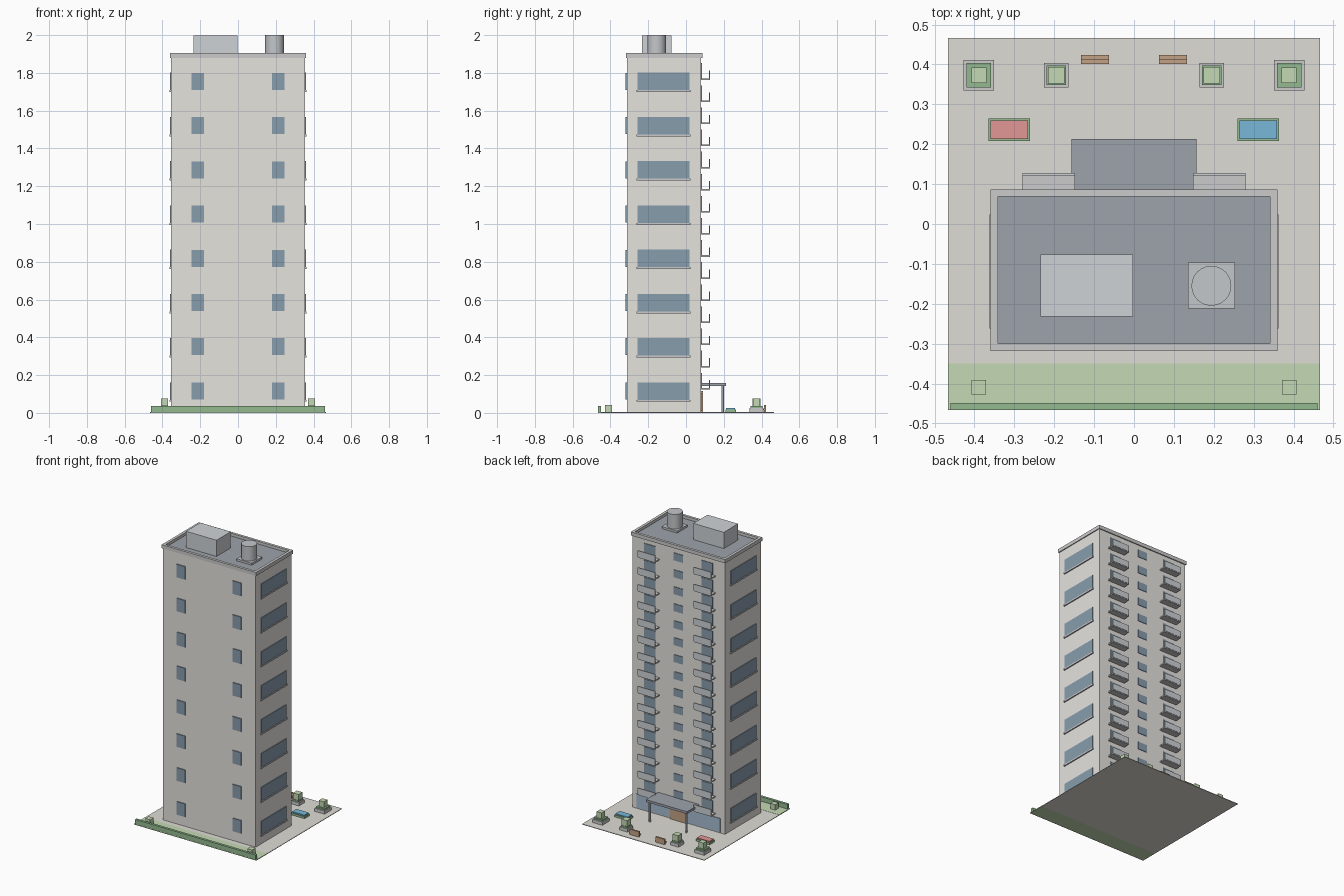
import bpy, bmesh
from mathutils import Matrix

if "Cube" in bpy.data.objects:
    bpy.data.objects.remove(bpy.data.objects["Cube"])

COLORS = {
    "wall": (0.79, 0.77, 0.73), "trim": (0.84, 0.84, 0.82), "roof": (0.34, 0.36, 0.41),
    "glass": (0.25, 0.34, 0.42), "lobby": (0.38, 0.51, 0.63), "metal": (0.62, 0.65, 0.67),
    "tank": (0.55, 0.57, 0.59), "paving": (0.74, 0.72, 0.67), "grass": (0.56, 0.70, 0.46),
    "hedge": (0.29, 0.49, 0.28), "wood": (0.55, 0.36, 0.24), "red": (0.77, 0.31, 0.30),
    "blue": (0.19, 0.48, 0.69),
}
MATS = {}
for key, rgb in COLORS.items():
    MATS[key] = bpy.data.materials.new(key)
    MATS[key].diffuse_color = (*rgb, 1)


def finish(name, bm, mat):
    mesh = bpy.data.meshes.new(name)
    bm.to_mesh(mesh)
    bm.free()
    mesh.materials.append(MATS[mat])
    ob = bpy.data.objects.new(name, mesh)
    bpy.context.collection.objects.link(ob)
    return ob


def boxes(name, mat, *specs):
    """One object made of boxes given as (x0, x1, y0, y1, z0, z1)."""
    bm = bmesh.new()
    for x0, x1, y0, y1, z0, z1 in specs:
        m = Matrix.Translation(((x0 + x1) / 2, (y0 + y1) / 2, (z0 + z1) / 2))
        m = m @ Matrix.Diagonal((x1 - x0, y1 - y0, z1 - z0, 1))
        bmesh.ops.create_cube(bm, size=1, matrix=m)
    return finish(name, bm, mat)


def cylinder(name, mat, x, y, r, z0, z1, n):
    bm = bmesh.new()
    bmesh.ops.create_cone(bm, cap_ends=True, segments=n, radius1=r, radius2=r, depth=z1 - z0,
                          matrix=Matrix.Translation((x, y, (z0 + z1) / 2)))
    ob = finish(name, bm, mat)
    bpy.ops.object.select_all(action='DESELECT')
    ob.select_set(True)
    bpy.context.view_layer.objects.active = ob
    bpy.ops.object.shade_smooth_by_angle()
    return ob


def mirror(ob):
    ob.modifiers.new("Mirror", 'MIRROR').use_bisect_axis[0] = False
    return ob


def stack(ob, count, step):
    a = ob.modifiers.new("Floors", 'ARRAY')
    a.count = count
    a.use_relative_offset = False
    a.use_constant_offset = True
    a.constant_offset_displace = (0, 0, step)
    return ob


# Site
boxes("paving", "paving", (-.467, .467, -.35, .467, 0, .004))
boxes("lawn", "grass", (-.467, .467, -.467, -.35, 0, .005))
boxes("hedge", "hedge", (-.46, .46, -.466, -.449, .004, .037))
mirror(boxes("lawn_shrub", "grass", (.371, .408, -.428, -.391, .004, .043)))

# Tower and roof
boxes("tower", "wall", (-.354, .354, -.313, .08, .003, 1.882))
boxes("roof_deck", "roof", (-.342, .342, -.302, .07, 1.88, 1.886))
boxes("parapet", "trim",
      (-.36, .36, -.318, -.3, 1.88, 1.905), (-.36, .36, .069, .087, 1.88, 1.905),
      (-.36, -.341, -.3, .069, 1.88, 1.905), (.341, .36, -.3, .069, 1.88, 1.905))
boxes("plant_room", "metal", (-.235, -.002, -.232, -.077, 1.884, 1.998))
boxes("tank_base", "tank", (.136, .253, -.212, -.097, 1.884, 1.9))
cylinder("water_tank", "tank", .194, -.155, .05, 1.898, 2.0, 24)

# Front and side windows on eight levels
STEP = .2342
stack(mirror(boxes("front_window", "glass", (.181, .246, -.319, -.31, .071, .161))), 8, STEP)
stack(mirror(boxes("side_window", "glass", (.35, .359, -.257, .019, .069, .162))), 8, STEP)
stack(mirror(boxes("side_sill", "trim", (.35, .362, -.262, .024, .059, .069))), 8, STEP)

# Rear balconies, balcony doors and middle windows on fifteen levels
FLOOR = .1171
stack(mirror(boxes("balcony_slab", "trim", (.148, .28, .078, .126, .124, .132))), 15, FLOOR)
stack(mirror(boxes("balcony_rail", "metal", (.148, .28, .121, .128, .13, .173))), 15, FLOOR)
stack(mirror(boxes("balcony_door", "glass", (.176, .262, .076, .084, .132, .212))), 15, FLOOR)
stack(boxes("middle_window", "glass", (-.035, .035, .076, .084, .155, .207)), 15, FLOOR)

# Entrance
boxes("lobby_glass", "lobby", (-.32, .32, .076, .085, .01, .105))
boxes("entrance_door", "wood", (-.06, .06, .076, .089, .004, .115))
boxes("canopy", "roof", (-.157, .157, .078, .213, .142, .158))
mirror(cylinder("canopy_post", "metal", .14, .195, .007, .003, .143, 12))

# Planters with clipped shrubs
for size, x, rim, soil, bush in (("large", .389, .038, .031, .019),
                                 ("small", .195, .031, .024, .021)):
    y = .373
    for part, mat, h, z0, z1 in (("planter", "trim", rim, .003, .026),
                                 ("planter_hedge", "hedge", soil, .025, .036),
                                 ("planter_shrub", "grass", bush, .035, .077)):
        mirror(boxes(size + "_" + part, mat, (x - h, x + h, y - h, y + h, z0, z1)))

# Flower beds
for name, x in (("red", -.313), ("blue", .311)):
    boxes(name + "_bed_edge", "hedge", (x - .052, x + .052, .208, .264, .003, .018))
    boxes(name + "_flowers", name, (x - .047, x + .047, .213, .259, .017, .026))

# Benches
mirror(boxes("bench", "wood", (.063, .133, .401, .413, .014, .021),
             (.063, .133, .412, .424, .004, .041)))

for m in bpy.data.materials:
    if m.users and not m.is_grease_pencil:
        m.use_nodes = True
        m.node_tree.nodes["Principled BSDF"].inputs["Base Color"].default_value = m.diffuse_color
